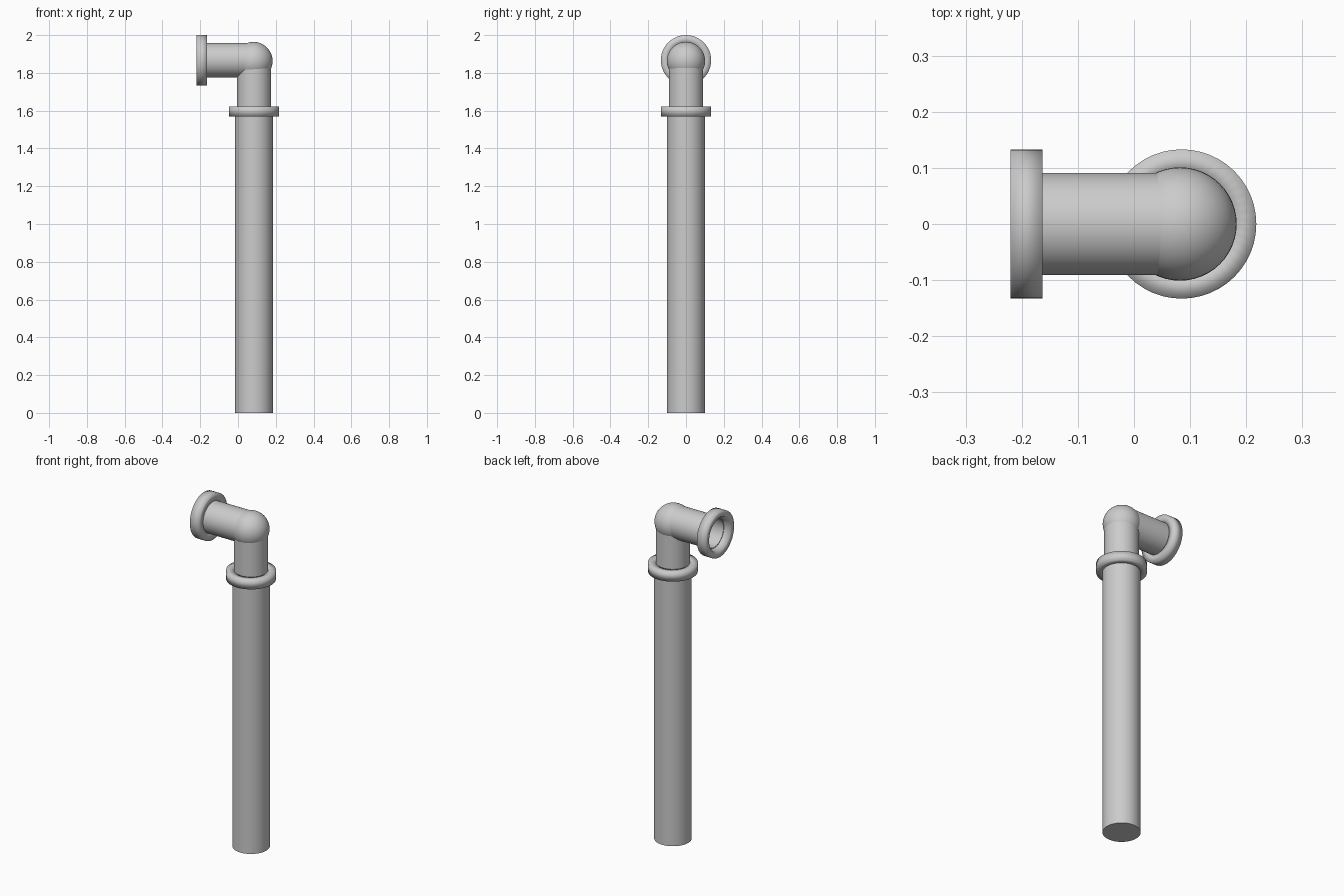
import bpy
import math
from mathutils import Matrix

cube = bpy.data.objects.get("Cube")
if cube:
    bpy.data.objects.remove(cube, do_unlink=True)

AXIS_X, ARM_Z = 0.085, 1.867
SEGMENTS = 48

# Single painted metal colour
metal = bpy.data.materials.new("light_grey_metal")
metal.use_nodes = True
metal.diffuse_color = (0.6, 0.6, 0.6, 1)
metal.node_tree.nodes["Principled BSDF"].inputs["Base Color"].default_value = (0.6, 0.6, 0.6, 1)

UPRIGHT = Matrix.Translation((AXIS_X, 0, 0))
SIDEWAYS = Matrix.Translation((AXIS_X, 0, ARM_Z)) @ Matrix.Rotation(-math.pi / 2, 4, "Y")


def lathe(name, profile, placement, closed=False, rounded=False):
    """Revolve (radius, height) points; closed profiles make rings."""
    verts, faces = [], []
    n = len(profile)
    for s in range(SEGMENTS):
        a = math.tau * s / SEGMENTS
        verts += [placement @ Matrix.Rotation(a, 4, "Z") @ Matrix.Translation((r, 0, h)).translation
                  for r, h in profile]
    for s in range(SEGMENTS):
        t = (s + 1) % SEGMENTS
        for i in range(n if closed else n - 1):
            j = (i + 1) % n
            faces.append((s * n + i, t * n + i, t * n + j, s * n + j))
    if not closed:
        faces.append([s * n for s in reversed(range(SEGMENTS))])
        faces.append([s * n + n - 1 for s in range(SEGMENTS)])
    mesh = bpy.data.meshes.new(name)
    mesh.from_pydata(verts, [], faces)
    mesh.materials.append(metal)
    obj = bpy.data.objects.new(name, mesh)
    bpy.context.collection.objects.link(obj)
    bpy.ops.object.select_all(action="DESELECT")
    obj.select_set(True)
    bpy.context.view_layer.objects.active = obj
    if rounded:
        bpy.ops.object.shade_smooth()
    else:
        bpy.ops.object.shade_smooth_by_angle(angle=math.radians(40))
    return obj


# Long post and the narrower neck above it
lathe("post", [(0.1, 0), (0.1, 1.6)], UPRIGHT)
lathe("neck", [(0.091, 1.58), (0.091, ARM_Z)], UPRIGHT)

# Collar where the neck meets the post
lathe("collar", [(0.09, 1.57), (0.133, 1.57), (0.133, 1.623), (0.09, 1.623)],
      UPRIGHT, closed=True, rounded=True)

# Rounded elbow
bpy.ops.mesh.primitive_uv_sphere_add(segments=SEGMENTS, ring_count=24, radius=0.101,
                                     location=(AXIS_X - 0.003, 0, ARM_Z - 0.004))
elbow = bpy.context.object
elbow.name = "elbow"
elbow.data.materials.append(metal)
bpy.ops.object.shade_smooth()

# Sideways arm, hollow at its mouth
lathe("arm", [(0.091, 0), (0.091, 0.27), (0.084, 0.27), (0.084, 0.06)], SIDEWAYS)

# Open flange at the end of the arm
lathe("flange", [(0.088, 0.248), (0.133, 0.248), (0.133, 0.305), (0.1, 0.305), (0.088, 0.27)],
      SIDEWAYS, closed=True, rounded=True)
